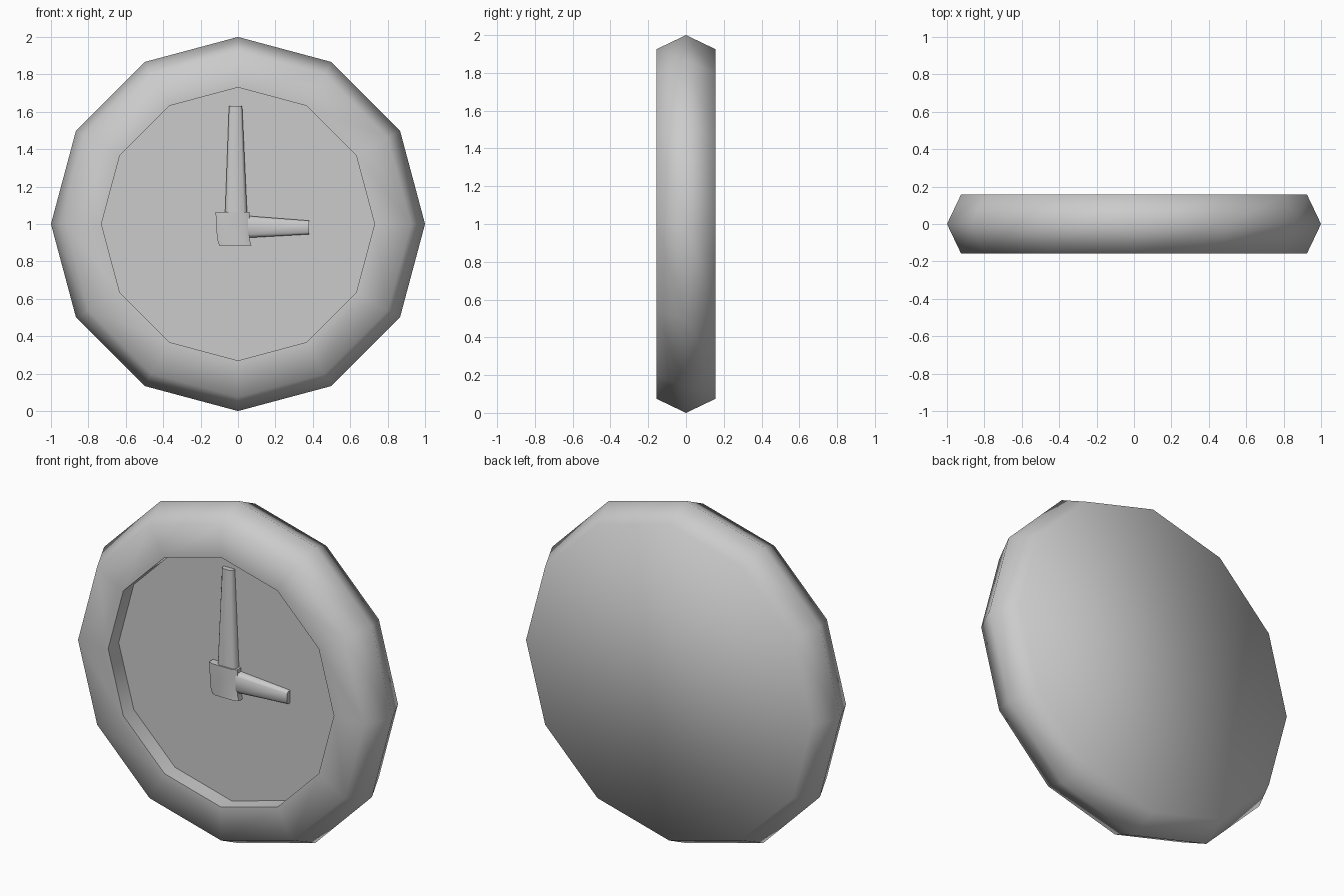
import bpy, bmesh
from math import sin, cos, pi, radians

if "Cube" in bpy.data.objects:
    bpy.data.objects.remove(bpy.data.objects["Cube"])

grey = bpy.data.materials.new("plain grey")
grey.use_nodes = True
grey.diffuse_color = (0.6, 0.6, 0.6, 1)
grey.node_tree.nodes["Principled BSDF"].inputs["Base Color"].default_value = (0.6, 0.6, 0.6, 1)

CENTRE = 1.0
SIDES = 12
FLOOR = -0.06


def loft(name, rings, smooth_angle):
    """Skin a row of matching point rings and cap both ends."""
    bm = bmesh.new()
    loops = [[bm.verts.new(p) for p in ring] for ring in rings]
    for a, b in zip(loops, loops[1:]):
        for i in range(len(a)):
            j = (i + 1) % len(a)
            bm.faces.new((a[i], a[j], b[j], b[i]))
    bm.faces.new(loops[0])
    bm.faces.new(loops[-1])
    bmesh.ops.recalc_face_normals(bm, faces=bm.faces)
    mesh = bpy.data.meshes.new(name)
    bm.to_mesh(mesh)
    bm.free()
    mesh.materials.append(grey)
    obj = bpy.data.objects.new(name, mesh)
    bpy.context.collection.objects.link(obj)
    bpy.ops.object.select_all(action="DESELECT")
    obj.select_set(True)
    bpy.context.view_layer.objects.active = obj
    bpy.ops.object.shade_smooth_by_angle(angle=radians(smooth_angle))
    return obj


def dial_ring(radius, y):
    steps = [2 * pi * i / SIDES for i in range(SIDES)]
    return [(radius * cos(t), y, CENTRE + radius * sin(t)) for t in steps]


# Case: flat back, ridged rim, flat front ring and sunken dial
profile = [(0.925, 0.157), (1.0, 0.0), (0.925, -0.157), (0.73, -0.157), (0.73, FLOOR)]
loft("clock_case", [dial_ring(r, y) for r, y in profile], 75)


def hand_section(low, high, front):
    """Cross-section with a chamfered front, as (side, y) pairs."""
    c = (high - low) * 0.15
    return [(low, FLOOR + 0.01), (low, front + 0.012), (low + c, front),
            (high - c, front), (high, front + 0.012), (high, FLOOR + 0.01)]


# Minute hand points up, hour hand points to the side
minute = [(1.03, -0.07, 0.05, -0.1), (1.63, -0.048, 0.022, -0.09)]
loft("minute_hand", [[(s, y, z) for s, y in hand_section(lo, hi, f)]
                     for z, lo, hi, f in minute], 60)
hour = [(0.03, 0.925, 1.045, -0.1), (0.38, 0.945, 1.018, -0.09)]
loft("hour_hand", [[(x, y, s) for s, y in hand_section(lo, hi, f)]
                   for x, lo, hi, f in hour], 60)

# Hub joining the two hands, narrower at its lower left
hub = [(0.885, -0.1, 0.072), (0.92, -0.112, 0.062), (1.065, -0.12, 0.062)]
loft("hand_hub", [[(s, y, z) for s, y in hand_section(lo, hi, -0.107)]
                  for z, lo, hi in hub], 60)
